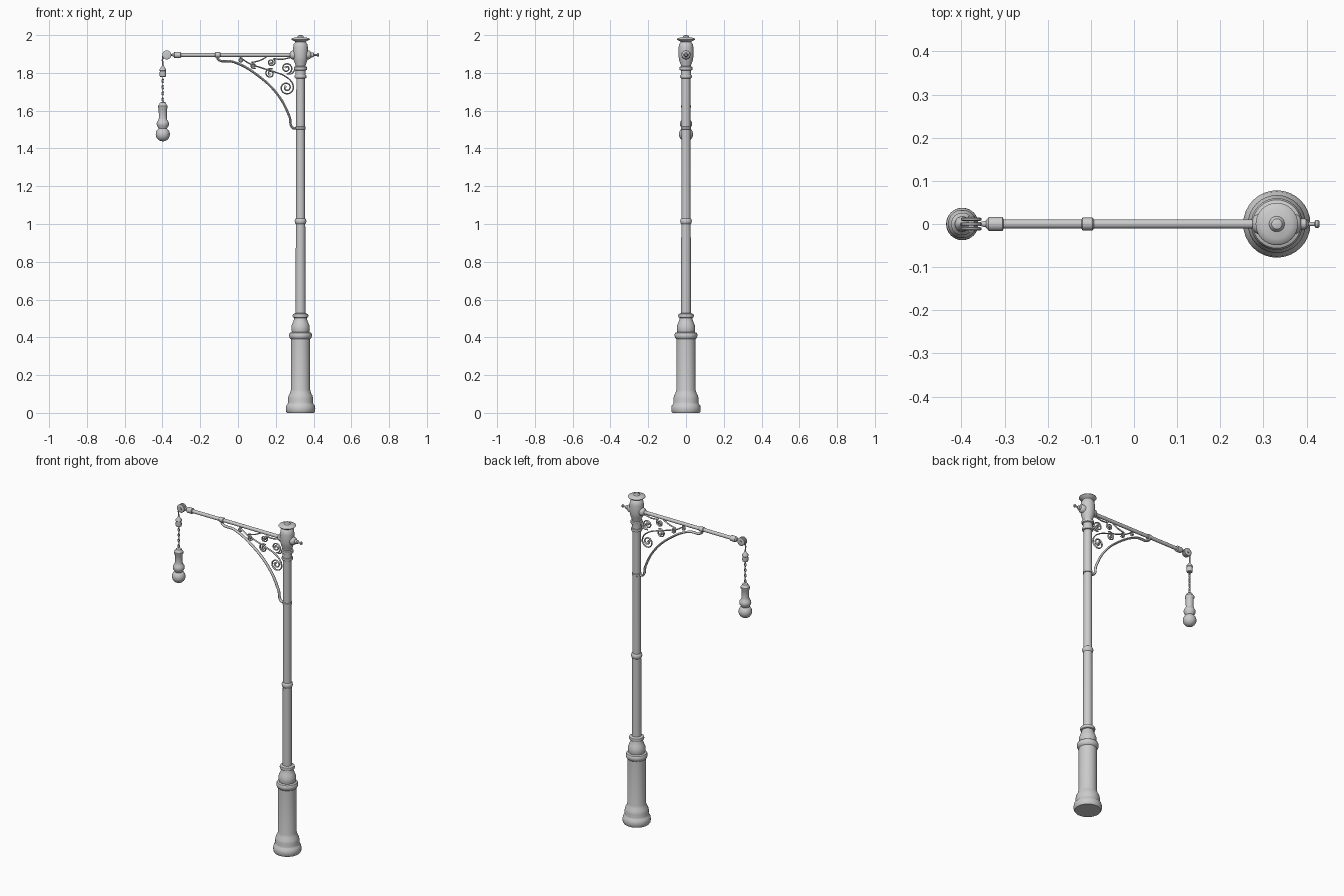
import bpy, bmesh, math
from mathutils import Vector, Matrix

PX, AZ, LX = 0.331, 1.895, -0.398   # post x, arm height, lamp x


def finish(ob, angle=35):
    bpy.ops.object.select_all(action='DESELECT')
    ob.select_set(True)
    bpy.context.view_layer.objects.active = ob
    bpy.ops.object.shade_smooth_by_angle(angle=math.radians(angle))
    return ob


def lathe(name, prof, loc, axis='Z', n=32):
    """Revolve (radius, height) points round an axis, with closed ends."""
    bm = bmesh.new()
    rings = [[bm.verts.new((r * math.cos(2 * math.pi * i / n), r * math.sin(2 * math.pi * i / n), h))
              for i in range(n)] for r, h in prof]
    for a, b in zip(rings, rings[1:]):
        for i in range(n):
            j = (i + 1) % n
            bm.faces.new((a[i], a[j], b[j], b[i]))
    bm.faces.new(rings[0][::-1])
    bm.faces.new(rings[-1])
    rot = {'Z': Matrix(), 'X': Matrix.Rotation(math.pi / 2, 4, 'Y'),
           'Y': Matrix.Rotation(-math.pi / 2, 4, 'X')}[axis]
    bm.transform(Matrix.Translation(loc) @ rot)
    bmesh.ops.recalc_face_normals(bm, faces=bm.faces)
    me = bpy.data.meshes.new(name)
    bm.to_mesh(me)
    bm.free()
    ob = bpy.data.objects.new(name, me)
    bpy.context.collection.objects.link(ob)
    return finish(ob)


def tube(name, pts, r, closed=False, smooth=False, ywide=1):
    """Sweep a round bar along points; ywide flattens it into a strap."""
    cu = bpy.data.curves.new(name, 'CURVE')
    cu.dimensions = '3D'
    cu.bevel_depth, cu.bevel_resolution, cu.use_fill_caps = r, 2, True
    if smooth:
        sp = cu.splines.new('BEZIER')
        sp.bezier_points.add(len(pts) - 1)
        for b, p in zip(sp.bezier_points, pts):
            b.co = p
            b.handle_left_type = b.handle_right_type = 'AUTO'
        sp.resolution_u = 8
    else:
        sp = cu.splines.new('POLY')
        sp.points.add(len(pts) - 1)
        for b, p in zip(sp.points, pts):
            b.co = (*p, 1)
    sp.use_cyclic_u = closed
    tmp = bpy.data.objects.new(name + "_path", cu)
    bpy.context.collection.objects.link(tmp)
    me = bpy.data.meshes.new_from_object(tmp.evaluated_get(bpy.context.evaluated_depsgraph_get()))
    bpy.data.objects.remove(tmp)
    me.transform(Matrix.Diagonal((1, ywide, 1, 1)))
    ob = bpy.data.objects.new(name, me)
    bpy.context.collection.objects.link(ob)
    return finish(ob, 50)


def scroll(name, cx, cz, r, start, turns=1.5, way=1):
    """Spiral from outer radius r inward, ending in a small bead."""
    pts = []
    n = 40
    for i in range(n + 1):
        t = i / n
        a = math.radians(start) + way * t * turns * 2 * math.pi
        q = r * (1 - 0.78 * t)
        pts.append((cx + q * math.cos(a), 0, cz + q * math.sin(a)))
    tube(name, pts, 0.0036, ywide=1.5)
    e = pts[-1]
    lathe(name + "_bead", [(0.0065, -0.007), (0.0065, 0.007)], e, 'Y', 12)


# Pedestal
lathe("pedestal", [(0.072, 0), (0.077, 0.008), (0.078, 0.025), (0.075, 0.04), (0.068, 0.048),
                   (0.066, 0.055), (0.067, 0.075), (0.063, 0.092), (0.055, 0.107), (0.051, 0.122),
                   (0.05, 0.39), (0.056, 0.395), (0.06, 0.405), (0.06, 0.416), (0.056, 0.424),
                   (0.046, 0.428), (0.049, 0.442), (0.048, 0.46), (0.041, 0.478), (0.034, 0.495),
                   (0.033, 0.503), (0.04, 0.506), (0.042, 0.514), (0.04, 0.523), (0.027, 0.528)], (PX, 0, 0))
# Post shaft and its rings
lathe("post", [(0.026, 0.52), (0.025, 1.0), (0.029, 1.005), (0.031, 1.015), (0.029, 1.025),
               (0.024, 1.03), (0.0225, 1.77), (0.03, 1.773), (0.032, 1.78), (0.03, 1.788), (0.027, 1.79),
               (0.027, 1.813), (0.033, 1.816), (0.034, 1.823), (0.033, 1.832), (0.026, 1.836)], (PX, 0, 0))
lathe("bracket_clamp", [(0.023, 1.5), (0.027, 1.502), (0.027, 1.514), (0.023, 1.516)], (PX, 0, 0))
# Hub and cap
lathe("hub", [(0.026, 1.83), (0.028, 1.845), (0.035, 1.862), (0.039, 1.885), (0.04, 1.91), (0.039, 1.935),
              (0.036, 1.953), (0.03, 1.96), (0.026, 1.966)], (PX, 0, 0))
lathe("cap", [(0.026, 1.962), (0.03, 1.967), (0.046, 1.974), (0.049, 1.978), (0.046, 1.982), (0.034, 1.986),
              (0.018, 1.989), (0.016, 1.993), (0.012, 1.998), (0.005, 2.0)], (PX, 0, 0))
# Bosses either side of the hub, with finial
for name, s in (("boss_left", -1), ("boss_right", 1)):
    lathe(name, [(0.024, s * 0.02), (0.023, s * 0.045), (0.018, s * 0.053), (0.012, s * 0.056)], (PX, 0, AZ), 'X', 24)
lathe("finial", [(0.013, 0.05), (0.012, 0.068), (0.005, 0.073), (0.005, 0.087), (0.009, 0.09),
                 (0.009, 0.096), (0.006, 0.099)], (PX, 0, AZ), 'X', 16)

# Arm, collars and pulley
lathe("arm", [(0.0105, -0.32), (0.0105, 0.31)], (0, 0, AZ), 'X', 20)
lathe("arm_collar", [(0.011, -0.122), (0.0145, -0.119), (0.0145, -0.096), (0.011, -0.093)], (0, 0, AZ), 'X', 20)
lathe("arm_end", [(0.004, -0.358), (0.006, -0.35), (0.008, -0.343), (0.0155, -0.337), (0.0165, -0.332),
                  (0.0165, -0.305), (0.011, -0.302)], (0, 0, AZ), 'X', 20)
PUL = (-0.377, 0, AZ)
for i, y in enumerate((-0.011, 0, 0.011)):
    lathe(f"pulley_disc_{i}", [(0.008, y - .004), (0.021, y - .004), (0.024, y - .002), (0.024, y + .002),
                               (0.021, y + .004), (0.008, y + .004)], PUL, 'Y', 24)
lathe("pulley_axle", [(0.008, -0.018), (0.008, 0.018)], PUL, 'Y', 16)
tube("pulley_cable", [(-0.397, 0, 1.888), (-0.4, 0, 1.87), (LX, 0, 1.82)], 0.004)

# Chain and its fitting
lathe("chain_fitting", [(0.012, 1.778), (0.016, 1.781), (0.017, 1.79), (0.016, 1.81), (0.018, 1.813),
                        (0.017, 1.82), (0.009, 1.83), (0.004, 1.84)], (LX, 0, 0), 'Z', 20)
for k in range(9):
    z = 1.774 - k * 0.0165
    pts = []
    for i in range(12):
        a = 2 * math.pi * i / 12
        u, w = 0.0052 * math.cos(a), z + 0.0105 * math.sin(a)
        pts.append((LX + u, 0, w) if k % 2 else (LX, u, w))
    tube(f"chain_link_{k}", pts, 0.0022, closed=True)

# Hanging lamp
lathe("lamp_holder", [(0.006, 1.647), (0.016, 1.642), (0.019, 1.633), (0.026, 1.626), (0.026, 1.617),
                      (0.022, 1.61), (0.021, 1.56), (0.024, 1.55), (0.031, 1.54), (0.033, 1.53),
                      (0.031, 1.52), (0.024, 1.509), (0.022, 1.503), (0.027, 1.5), (0.027, 1.49)], (LX, 0, 0))
lathe("bulb", [(max(0.001, 0.0375 * math.sin(math.pi * i / 14)), 1.475 - 0.0375 * math.cos(math.pi * i / 14))
               for i in range(15)], (LX, 0, 0))

# Curved bracket straps
tube("bracket_arc", [(x, 0, z) for x, z in ((-0.107, 1.89), (-0.107, 1.874), (-0.02, 1.857), (0.1, 1.79), (0.21, 1.685),
                                            (0.272, 1.57), (0.291, 1.508), (0.312, 1.508))], 0.0062, smooth=True, ywide=1.5)
tube("bracket_rib", [(x, 0, z) for x, z in ((0.01, 1.882), (0.06, 1.85), (0.13, 1.825), (0.2, 1.803), (0.25, 1.782),
                                            (0.285, 1.75), (0.294, 1.722))], 0.0036, smooth=True, ywide=1.5)
# Scrolls filling the bracket
for i, (x, z, r, a, t, w) in enumerate((
        (0.257, 1.722, 0.037, 0, 1.6, -1), (0.257, 1.825, 0.031, -90, 1.6, 1), (0.17, 1.797, 0.027, 60, 1.5, 1),
        (0.176, 1.857, 0.022, 60, 1.5, -1), (0.083, 1.838, 0.016, -45, 1.3, -1), (0.017, 1.866, 0.013, 60, 1.2, 1))):
    scroll(f"scroll_{i}", x, z, r, a, t, w)
# Thin stems joining scrolls to arm and post
for i, p in enumerate((((0.07, 1.855), (0.11, 1.864), (0.15, 1.883)), ((0.187, 1.876), (0.23, 1.872), (0.29, 1.885)),
                       ((0.257, 1.794), (0.285, 1.797), (0.305, 1.83)))):
    tube(f"scroll_stem_{i}", [(x, 0, z) for x, z in p], 0.0034, smooth=True, ywide=1.5)
